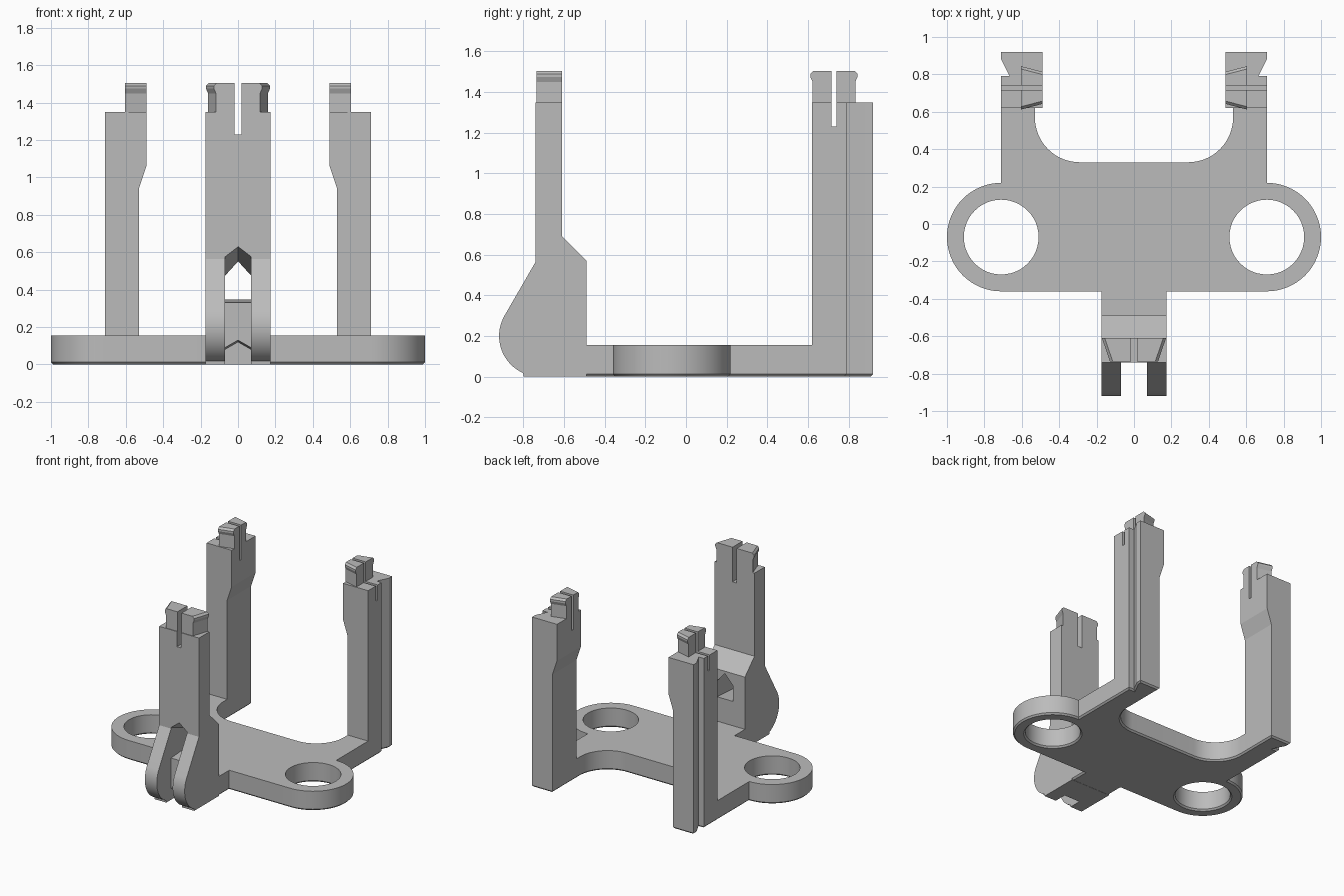
import bpy, bmesh
from math import cos, sin, radians
from mathutils import Vector

if "Cube" in bpy.data.objects:
    bpy.data.objects.remove(bpy.data.objects["Cube"], do_unlink=True)

grey = bpy.data.materials.new("plain grey")
grey.use_nodes = True
COLOUR = (0.5, 0.5, 0.5, 1)
grey.diffuse_color = COLOUR
grey.node_tree.nodes["Principled BSDF"].inputs["Base Color"].default_value = COLOUR


def make(name, bm):
    bmesh.ops.recalc_face_normals(bm, faces=bm.faces)
    mesh = bpy.data.meshes.new(name)
    bm.to_mesh(mesh)
    bm.free()
    mesh.materials.append(grey)
    ob = bpy.data.objects.new(name, mesh)
    bpy.context.collection.objects.link(ob)
    return ob


def loft(name, sections):
    """Closed solid through equal-length loops of 3D points."""
    bm = bmesh.new()
    rings = [[bm.verts.new(p) for p in s] for s in sections]
    for a, b in zip(rings, rings[1:]):
        for i in range(len(a)):
            j = (i + 1) % len(a)
            bm.faces.new((a[i], a[j], b[j], b[i]))
    bm.faces.new(rings[0])
    bm.faces.new(rings[-1])
    return make(name, bm)


def box(name, x, y, z):
    return loft(name, [[(x[0], y[0], h), (x[1], y[0], h), (x[1], y[1], h), (x[0], y[1], h)] for h in z])


def select(ob):
    bpy.ops.object.select_all(action='DESELECT')
    ob.select_set(True)
    bpy.context.view_layer.objects.active = ob


def cut(ob, *cutters):
    for c in cutters:
        c.hide_render = True
        mod = ob.modifiers.new("cut", 'BOOLEAN')
        mod.operation, mod.solver, mod.object = 'DIFFERENCE', 'EXACT', c
        select(ob)
        bpy.ops.object.modifier_apply(modifier=mod.name)


def smooth(ob):
    select(ob)
    bpy.ops.object.shade_smooth_by_angle(angle=radians(25))


def arc(cx, cy, r, a0, a1, n):
    angles = [radians(a0 + (a1 - a0) * i / n) for i in range(n + 1)]
    return [(cx + r * cos(a), cy + r * sin(a)) for a in angles]


# Base plate: half outline mirrored, two round holes, chamfered lower rim
half = [(.175, -.50), (.175, -.36)] + arc(.71, -.07, .29, -90, 90, 32)
half += [(.71, .79), (.665, .79), (.71, .88), (.71, .92), (.53, .92)]
half += arc(.29, .57, .24, 0, -90, 16)
outline = half + [(-x, y) for x, y in reversed(half)]
loops = [outline] + [arc(s * .71, -.07, .2, 0, 360, 48)[:-1] for s in (1, -1)]
TOP, RIM = .155, .012
bm = bmesh.new()
for loop in loops:
    vs = [bm.verts.new((x, y, TOP)) for x, y in loop]
    for i, v in enumerate(vs):
        bm.edges.new((v, vs[i - 1]))
bmesh.ops.triangle_fill(bm, use_beauty=True, edges=bm.edges[:], normal=(0, 0, 1))
caps = bm.faces[:]
lower = bmesh.ops.duplicate(bm, geom=bm.verts[:] + bm.edges[:] + caps)["geom"]
low_verts = [g for g in lower if isinstance(g, bmesh.types.BMVert)]
for v in low_verts:
    v.co.z = 0
low_at = {(round(v.co.x, 5), round(v.co.y, 5)): v for v in low_verts}
top_at = {(round(v.co.x, 5), round(v.co.y, 5)): v for v in bm.verts if v.co.z > .1}
for k, loop in enumerate(loops):
    n = len(loop)
    keys = [(round(x, 5), round(y, 5)) for x, y in loop]
    mid = [bm.verts.new((x, y, RIM)) for x, y in loop]
    for i in range(n):
        j = (i + 1) % n
        a, b = keys[i], keys[j]
        bm.faces.new((mid[i], mid[j], top_at[b], top_at[a]))
        bm.faces.new((low_at[a], low_at[b], mid[j], mid[i]))
    for i in range(n):
        p, q, r = (Vector(loop[m % n]) for m in (i - 1, i, i + 1))
        d0, d1 = (q - p).normalized(), (r - q).normalized()
        n0, n1 = Vector((-d0.y, d0.x)), Vector((-d1.y, d1.x))
        shift = (n0 + n1) * RIM / max(.4, 1 + n0.dot(n1))
        if k:
            shift = -(q - Vector((.71 if k == 1 else -.71, -.07))).normalized() * -RIM
        low_at[keys[i]].co += Vector((shift.x, shift.y, 0))
smooth(make("base_plate", bm))


# Split snap clip: tapered in plan, with a lip on both tapered sides
def clip(name, wide, narrow, depth, place):
    levels = ((1.34, 0), (1.45, 0), (1.475, .011), (1.49, .011), (1.505, -.004))
    return loft(name, [[place(-wide - e, 0, z), place(wide + e, 0, z),
                        place(narrow + e, depth, z), place(-narrow - e, depth, z)] for z, e in levels])


# Two rear posts, with a widened inner head, dovetail groove and clip
post_profile = [(.53, .02), (.71, .02), (.71, 1.35), (.49, 1.35), (.49, 1.06), (.53, .94)]
for side, s in (("left", 1), ("right", -1)):
    post = loft("rear_post_" + side, [[(s * x, y, z) for x, z in post_profile] for y in (.62, .92)])
    groove = loft("groove_cutter", [[(s * x, y, z) for x, y in ((.73, .79), (.665, .79), (.71, .88), (.73, .92))]
                                    for z in (-.1, 1.6)])
    slot = box("slot_cutter", (s * .4, s * .8), (.716, .74), (1.23, 1.6))
    head = clip("rear_clip_" + side, .105, .075, .115, lambda w, d, z: (s * (.605 - d), .728 + w, z))
    cut(post, groove, slot)
    cut(head, slot)
    for c in (groove, slot):
        bpy.data.objects.remove(c, do_unlink=True)

# Front leg: rounded toe, sloped shoulder, fork and peaked channel
leg_profile = [(-.49, 0), (-.49, .57), (-.61, .69), (-.61, 1.35), (-.74, 1.35), (-.74, .565)]
leg_profile += arc(-.72, .2, .2, 150, 246, 20) + [(-.80, 0)]
leg = loft("front_leg", [[(x, y, z) for y, z in leg_profile] for x in (-.175, .175)])


def peaked(name, sections):
    return loft(name, [[(-.07, y, lo), (.07, y, lo), (.07, y, sh), (0, y, pk), (-.07, y, sh)]
                       for y, lo, sh, pk in sections])


fork = box("fork_cutter", (-.07, .07), (-1, -.74), (-.1, .57))
channel = peaked("channel_cutter", [(-.76, .33, .583, .637), (-.47, .35, .467, .544)])
notch = peaked("notch_cutter", [(-.76, -.1, .095, .135), (-.70, -.1, .08, .12)])
slot = box("slot_cutter", (-.018, .018), (-.9, -.4), (1.23, 1.6))
front_clip = clip("front_clip", .16, .118, .125, lambda w, d, z: (w, -.61 - d, z))
cut(leg, fork, channel, notch, slot)
cut(front_clip, slot)
for c in (fork, channel, notch, slot):
    bpy.data.objects.remove(c, do_unlink=True)
smooth(leg)
